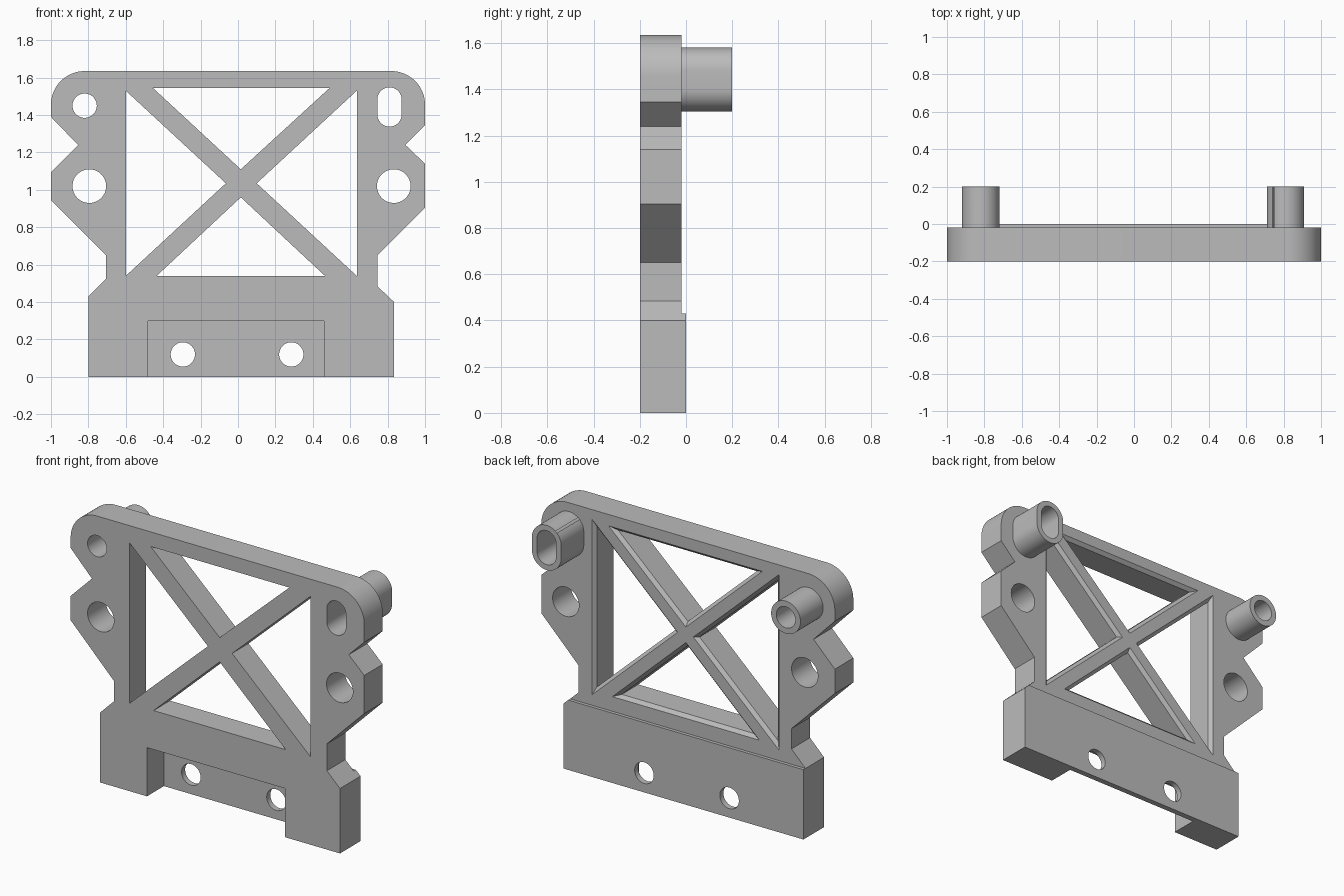
import bpy, bmesh
from math import sin, cos, pi, radians
from mathutils import Vector

default = bpy.data.objects.get("Cube")
if default:
    bpy.data.objects.remove(default, do_unlink=True)

grey = bpy.data.materials.new("plain grey")
grey.use_nodes = True
colour = (0.5, 0.5, 0.5, 1)
grey.diffuse_color = colour
grey.node_tree.nodes["Principled BSDF"].inputs["Base Color"].default_value = colour


def loft(name, sections):
    """Solid through matching (x, z) outlines, each at its own y."""
    bm = bmesh.new()
    rings = [[bm.verts.new((x, y, z)) for x, z in pts] for y, pts in sections]
    for a, b in zip(rings, rings[1:]):
        for i in range(len(a)):
            j = (i + 1) % len(a)
            bm.faces.new((a[i], a[j], b[j], b[i]))
    bm.faces.new(rings[0])
    bm.faces.new(rings[-1])
    bmesh.ops.recalc_face_normals(bm, faces=bm.faces)
    mesh = bpy.data.meshes.new(name)
    bm.to_mesh(mesh)
    bm.free()
    mesh.materials.append(grey)
    obj = bpy.data.objects.new(name, mesh)
    bpy.context.collection.objects.link(obj)
    return obj


def prism(name, pts, y0, y1):
    return loft(name, [(y0, pts), (y1, pts)])


def box(x0, x1, z0, z1):
    return [(x0, z0), (x1, z0), (x1, z1), (x0, z1)]


def arc(x, z, r, start, end, n):
    angles = [radians(start + (end - start) * i / n) for i in range(n + 1)]
    return [(x + r * cos(a), z + r * sin(a)) for a in angles]


def slot(x, z, r, half=0.0):
    """Circle, or an upright slot when half is above zero."""
    if not half:
        return arc(x, z, r, 0, 360, 48)[:-1]
    return arc(x, z + half, r, 0, 180, 24) + arc(x, z - half, r, 180, 360, 24)


def grow(tri, d):
    """Offset a triangle outward by d by scaling it about its incentre."""
    a, b, c = [Vector(p) for p in tri]
    sides = [(b - c).length, (c - a).length, (a - b).length]
    total = sum(sides)
    centre = (a * sides[0] + b * sides[1] + c * sides[2]) / total
    inradius = abs((b - a).cross(c - a)) / total
    return [tuple(centre + (p - centre) * (1 + d / inradius)) for p in (a, b, c)]


def combine(target, tool, operation):
    mod = target.modifiers.new("boolean", "BOOLEAN")
    mod.operation, mod.solver, mod.object = operation, "EXACT", tool
    bpy.context.view_layer.update()
    graph = bpy.context.evaluated_depsgraph_get()
    mesh = bpy.data.meshes.new_from_object(target.evaluated_get(graph))
    target.modifiers.clear()
    target.data = mesh
    bpy.data.objects.remove(tool, do_unlink=True)


# Plate outline with rounded top corners and notched sides
outline = [(-0.8, 0), (0.835, 0), (0.835, 0.4), (0.745, 0.485), (0.745, 0.65),
           (1, 0.905), (1, 1.14), (0.895, 1.24), (1, 1.345)]
outline += arc(0.82, 1.455, 0.18, 0, 90, 16) + arc(-0.82, 1.455, 0.18, 90, 180, 16)
outline += [(-1, 1.39), (-0.855, 1.24), (-1, 1.095), (-1, 0.945),
            (-0.705, 0.65), (-0.705, 0.525), (-0.8, 0.43)]
frame = prism("mounting_frame", outline, -0.2, 0)

# Thinner upper plate, leaving a thicker foot, and the recess under the front
combine(frame, prism("step_cutter", box(-2, 2, 0.43, 2), -0.02, 0.5), "DIFFERENCE")
combine(frame, prism("recess_cutter", box(-0.48, 0.46, -0.5, 0.3), -0.5, -0.035), "DIFFERENCE")

# Triangular windows around the cross brace, chamfered at the back
windows = [
    [(-0.455, 1.545), (0.49, 1.545), (0.015, 1.11)],
    [(-0.435, 0.54), (0.465, 0.54), (0.015, 0.96)],
    [(-0.6, 1.53), (-0.6, 0.54), (-0.065, 1.035)],
    [(0.635, 1.53), (0.635, 0.54), (0.1, 1.035)],
]
for tri in windows:
    cutter = loft("window_cutter", [(-0.3, tri), (-0.04, tri), (0, grow(tri, 0.04))])
    combine(frame, cutter, "DIFFERENCE")

# Rear spacer tubes, one round and one slotted
combine(frame, prism("round_tube", slot(-0.82, 1.45, 0.1), -0.1, 0.2), "UNION")
combine(frame, prism("slot_tube", slot(0.81, 1.443, 0.1, 0.038), -0.1, 0.2), "UNION")

# Through holes
holes = [(-0.82, 1.45, 0.065, 0), (0.81, 1.443, 0.065, 0.04),
         (-0.795, 1.02, 0.09, 0), (0.833, 1.02, 0.09, 0),
         (-0.295, 0.12, 0.065, 0), (0.285, 0.12, 0.065, 0)]
for hole in holes:
    combine(frame, prism("hole_cutter", slot(*hole), -0.4, 0.4), "DIFFERENCE")

# Smooth the round walls and keep the edges sharp
bpy.ops.object.select_all(action="DESELECT")
frame.select_set(True)
bpy.context.view_layer.objects.active = frame
bpy.ops.object.shade_smooth_by_angle(angle=radians(25))
